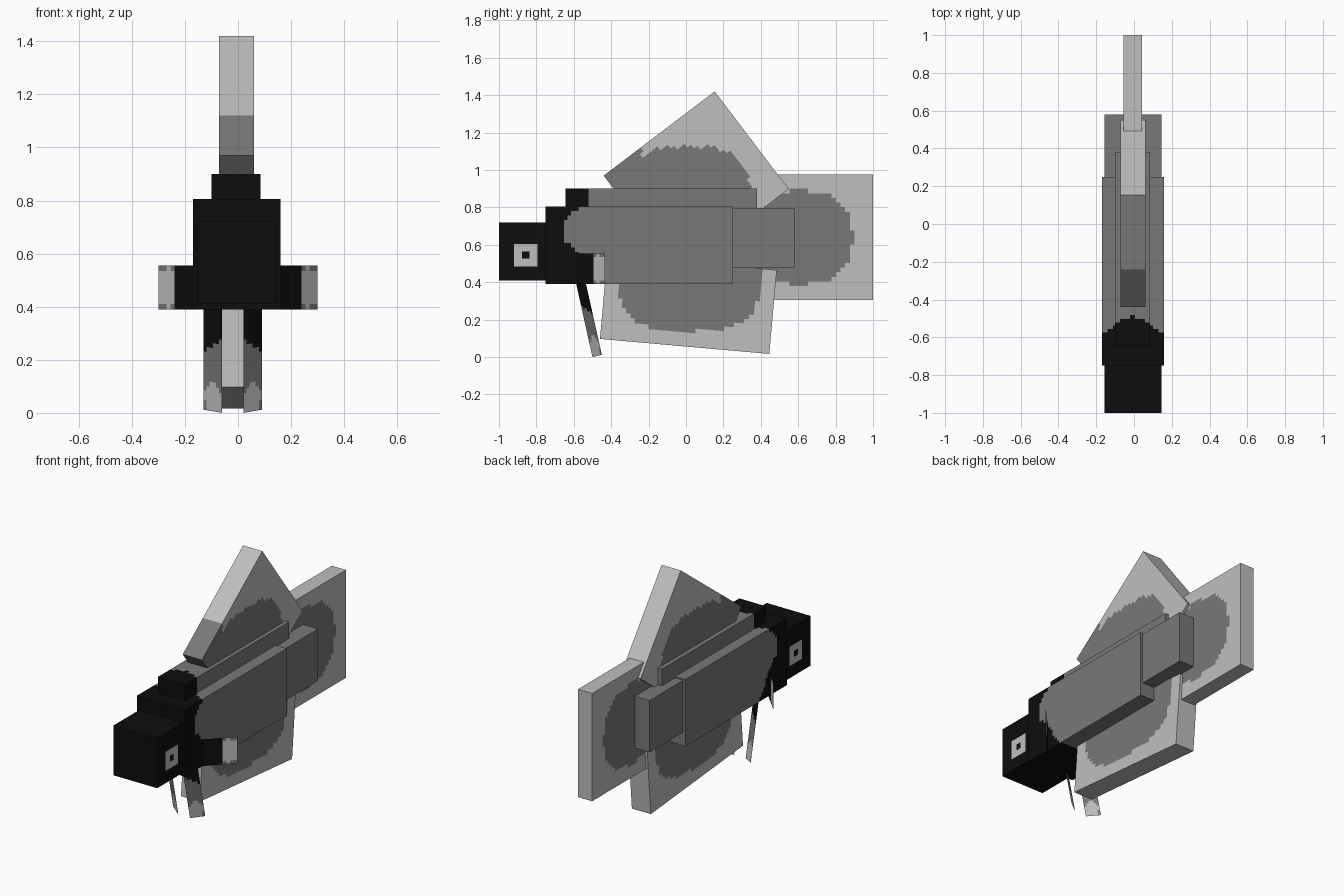
import bpy, bmesh, math
from mathutils import Vector, Matrix

if "Cube" in bpy.data.objects:
    bpy.data.objects.remove(bpy.data.objects["Cube"])

# Palette: one flat material per colour
def flat(name, v):
    m = bpy.data.materials.new(name)
    m.diffuse_color = (v, v, v, 1)
    m.use_nodes = True
    m.node_tree.nodes["Principled BSDF"].inputs["Base Color"].default_value = m.diffuse_color
    return m

PALETTE = [flat("black", 0.004), flat("dark_grey", 0.19), flat("light_grey", 0.52)]
BLACK, DARK, LIGHT = range(3)
CX = -0.005  # centre line of the body


def finish(name, bm, rule):
    """Colour every face by a rule on its centre and normal, then make the object."""
    bm.normal_update()
    for f in bm.faces:
        f.material_index = rule(f.calc_center_median(), f.normal)
    me = bpy.data.meshes.new(name)
    bm.to_mesh(me)
    bm.free()
    for m in PALETTE:
        me.materials.append(m)
    ob = bpy.data.objects.new(name, me)
    bpy.context.collection.objects.link(ob)
    return ob


def steps(a, b, size=0.025):
    n = max(1, round((b - a) / size))
    return [a + (b - a) * i / n for i in range(1, n)]


def block(name, x, y, z, rule, cuts=None, turn=None):
    """Box from x, y, z ranges, sliced so that its colours can follow a rule.
    turn = (angle, pivot) tilts the box around the x axis."""
    bm = bmesh.new()
    bmesh.ops.create_cube(bm, size=1)
    lo, hi = Vector((x[0], y[0], z[0])), Vector((x[1], y[1], z[1]))
    for v in bm.verts:
        v.co = Vector(((lo + hi)[i] / 2 + v.co[i] * (hi - lo)[i] for i in range(3)))
    for axis, values in (cuts or {}).items():
        normal = [0, 0, 0]
        normal[axis] = 1
        for c in values:
            point = [0, 0, 0]
            point[axis] = c
            bmesh.ops.bisect_plane(bm, geom=bm.verts[:] + bm.edges[:] + bm.faces[:],
                                   plane_co=point, plane_no=normal)
    if turn:
        bm.transform(Matrix.Translation(turn[1]) @ Matrix.Rotation(turn[0], 4, 'X'))
    return finish(name, bm, rule)


def sheet(name, corner, u, v, n, m, rule):
    """Thin fin: a grid spanned by u and v from a corner, rule in (a, b) from 0 to 1."""
    corner, u, v = Vector(corner), Vector(u), Vector(v)
    bm = bmesh.new()
    bmesh.ops.create_grid(bm, x_segments=n, y_segments=m, size=0.5)
    bm.normal_update()
    colours = [rule(*(f.calc_center_median().xy + Vector((0.5, 0.5)))) for f in bm.faces]
    for w in bm.verts:
        w.co = corner + u * (w.co.x + 0.5) + v * (w.co.y + 0.5)
    it = iter(colours)
    return finish(name, bm, lambda c, nrm: next(it))


def rounded(c, cy, cz, a, b, k):
    return abs((c.y - cy) / a) ** k + abs((c.z - cz) / b) ** k < 1


# Body and head
def body_rule(c, n):
    if n.z > 0.5:
        edge = -0.48 - 0.6 * abs(c.x - CX)
    elif n.z < -0.5:
        edge = -0.45
    elif c.z > 0.72:
        edge = -0.66 + 1.1 * (c.z - 0.72)
    elif c.z > 0.6:
        edge = -0.66
    else:
        edge = -0.62 + 0.75 * (0.6 - c.z)
    return BLACK if c.y < edge else DARK


def ridge_rule(c, n):
    return BLACK if c.y < -0.48 - 0.5 * abs(c.x - CX) else DARK


def head_rule(c, n):
    if abs(n.x) < 0.5:
        return BLACK
    dy, dz = abs(c.y + 0.857), abs(c.z - 0.545)
    if max(dy, dz) < 0.019:
        return BLACK
    return LIGHT if dy < 0.063 and dz < 0.06 else BLACK


block("body", (-0.17, 0.16), (-0.75, 0.25), (0.39, 0.805), body_rule,
      {1: steps(-0.75, -0.4, 0.02), 2: steps(0.39, 0.805), 0: steps(-0.17, 0.16, 0.03)})
block("back_ridge", (-0.1, 0.085), (-0.645, 0.38), (0.76, 0.9), ridge_rule,
      {1: steps(-0.645, -0.4, 0.02), 0: steps(-0.1, 0.085)})
block("head", (-0.155, 0.145), (-1.0, -0.72), (0.41, 0.72), head_rule,
      {1: [-0.857 + d for d in (-0.063, -0.019, 0.019, 0.063)],
       2: [0.545 + d for d in (-0.06, -0.019, 0.019, 0.06)]})
block("tail_stem", (-0.155, 0.145), (0.2, 0.58), (0.475, 0.797), lambda c, n: DARK)


# Tall fins: light with a dark rounded patch near the body
def tail_rule(c, n):
    return DARK if abs(n.x) > 0.5 and rounded(c, 0.6, 0.64, 0.29, 0.25, 2.5) else LIGHT


def dorsal_rule(c, n):
    if c.y < -0.235 and n.y < 0.3:
        return DARK
    return DARK if abs(n.x) > 0.5 and rounded(c, 0.02, 0.8, 0.33, 0.325, 3) else LIGHT


def belly_rule(c, n):
    return DARK if abs(n.x) > 0.5 and rounded(c, 0.02, 0.45, 0.38, 0.31, 3) else LIGHT


block("tail_fin", (-0.055, 0.042), (0.33, 1.0), (0.305, 0.975), tail_rule,
      {1: steps(0.33, 1.0), 2: steps(0.305, 0.975)})
block("dorsal_fin", (-0.072, 0.06), (0, 0.745), (-0.655, 0), dorsal_rule,
      {1: steps(0, 0.745), 2: steps(-0.655, 0)},
      (math.atan2(0.45, 0.593), (0, -0.44, 0.97)))
block("belly_fin", (-0.07, 0.06), (0, 0.909), (0, 0.45), belly_rule,
      {1: steps(0, 0.909), 2: steps(0, 0.45)},
      (math.atan2(-0.08, 0.905), (0, -0.46, 0.097)))


# Paired thin fins
def pectoral_rule(a, b):
    if a < 0.62:
        return BLACK
    return DARK if abs(b - 0.5) > 0.32 and (a > 0.85 or a < 0.7) else LIGHT


def pelvic_rule(a, b):
    if b > 0.62 - 0.12 * a:
        return BLACK
    if b > 0.25 - 0.15 * abs(a - 0.5):
        return DARK
    return DARK if a > 0.75 and b < 0.1 else LIGHT


for side, s in (("right", 1), ("left", -1)):
    sheet(side + "_pectoral_fin", (s * 0.15, -0.587, 0.39), (s * 0.15, 0.155, 0),
          (0, 0, 0.165), 10, 8, pectoral_rule)
    sheet(side + "_pelvic_fin", (-0.02 + s * 0.04, -0.5, 0.0), (s * 0.07, 0.05, 0.012),
          (0, -0.098, 0.44), 6, 24, pelvic_rule)
